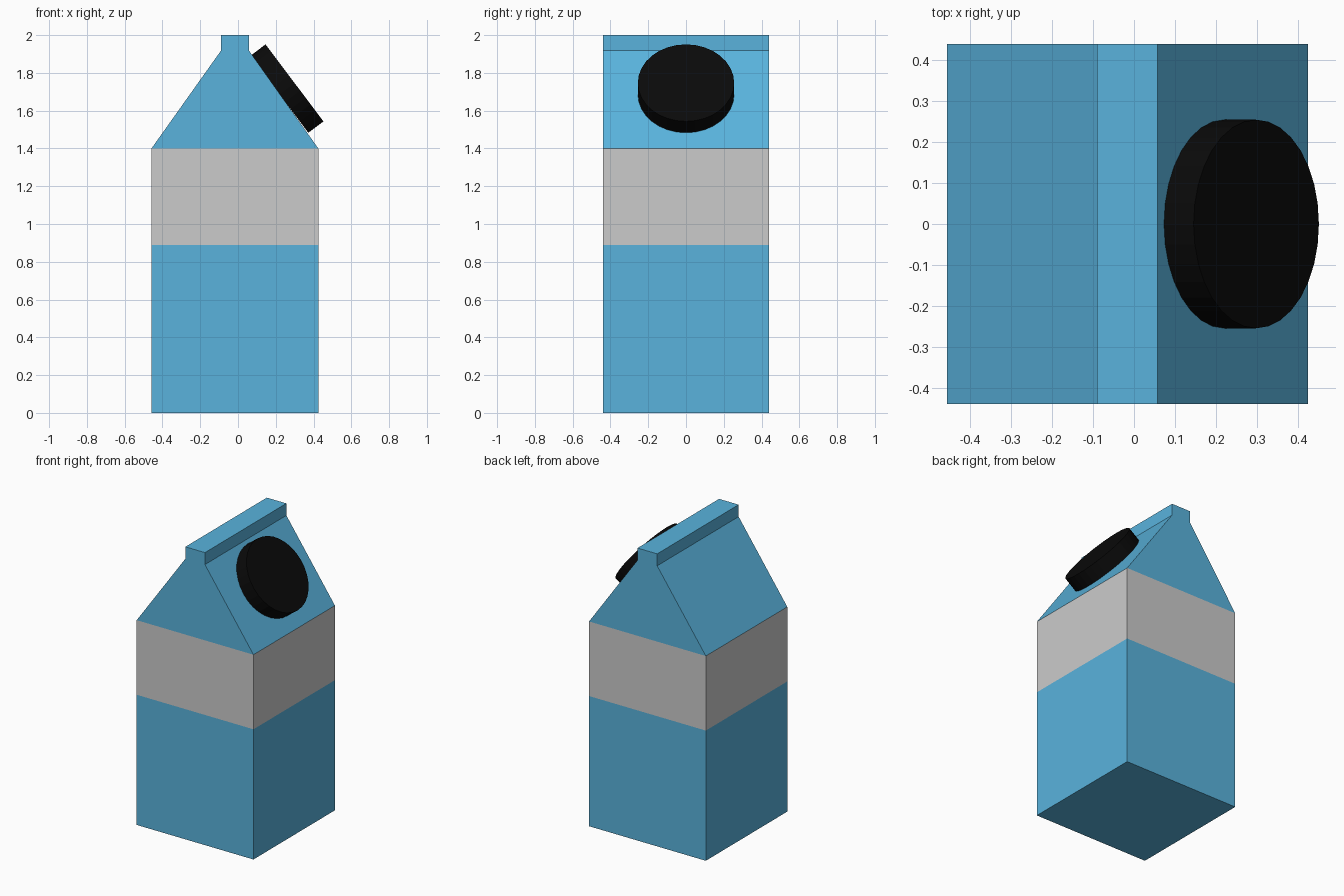
import bpy, bmesh, math
from mathutils import Matrix, Vector

if "Cube" in bpy.data.objects:
    bpy.data.objects.remove(bpy.data.objects["Cube"])


def material(name, rgb):
    m = bpy.data.materials.new(name)
    m.diffuse_color = (*rgb, 1)
    m.use_nodes = True
    m.node_tree.nodes["Principled BSDF"].inputs["Base Color"].default_value = m.diffuse_color
    return m


def add_object(name, bm, mats):
    bmesh.ops.recalc_face_normals(bm, faces=bm.faces)
    me = bpy.data.meshes.new(name)
    bm.to_mesh(me)
    bm.free()
    for m in mats:
        me.materials.append(m)
    ob = bpy.data.objects.new(name, me)
    bpy.context.collection.objects.link(ob)
    return ob


blue = material("blue_card", (0.1, 0.45, 0.72))
grey = material("grey_band", (0.53, 0.53, 0.53))
black = material("black_plastic", (0.003, 0.003, 0.003))

# Carton: rectangular rings (z, x min, x max) bridged upward
HALF_Y = 0.44
rings = [(0, -0.458, 0.425), (0.89, -0.458, 0.425), (1.4, -0.458, 0.425),
         (1.918, -0.09, 0.058), (2.0, -0.09, 0.058)]
bm = bmesh.new()
loops = [[bm.verts.new((x, y, z)) for x, y in
          ((a, -HALF_Y), (b, -HALF_Y), (b, HALF_Y), (a, HALF_Y))]
         for z, a, b in rings]
bm.faces.new(loops[0])
bm.faces.new(loops[-1])
for level, (low, high) in enumerate(zip(loops, loops[1:])):
    for i in range(4):
        j = (i + 1) % 4
        f = bm.faces.new((low[i], low[j], high[j], high[i]))
        f.material_index = 1 if level == 1 else 0  # grey middle band
add_object("carton", bm, [blue, grey])

# Screw cap lying on the right roof slope
DEPTH = 0.1
axis = Vector((0.799, 0, 0.601))
bm = bmesh.new()
bmesh.ops.create_cone(bm, cap_ends=True, segments=32,
                      radius1=0.255, radius2=0.255, depth=DEPTH)
cap = add_object("cap", bm, [black])
cap.location = Vector((0.299, 0, 1.747)) - axis * DEPTH / 2
cap.rotation_euler = (0, math.atan2(axis.x, axis.z), 0)
